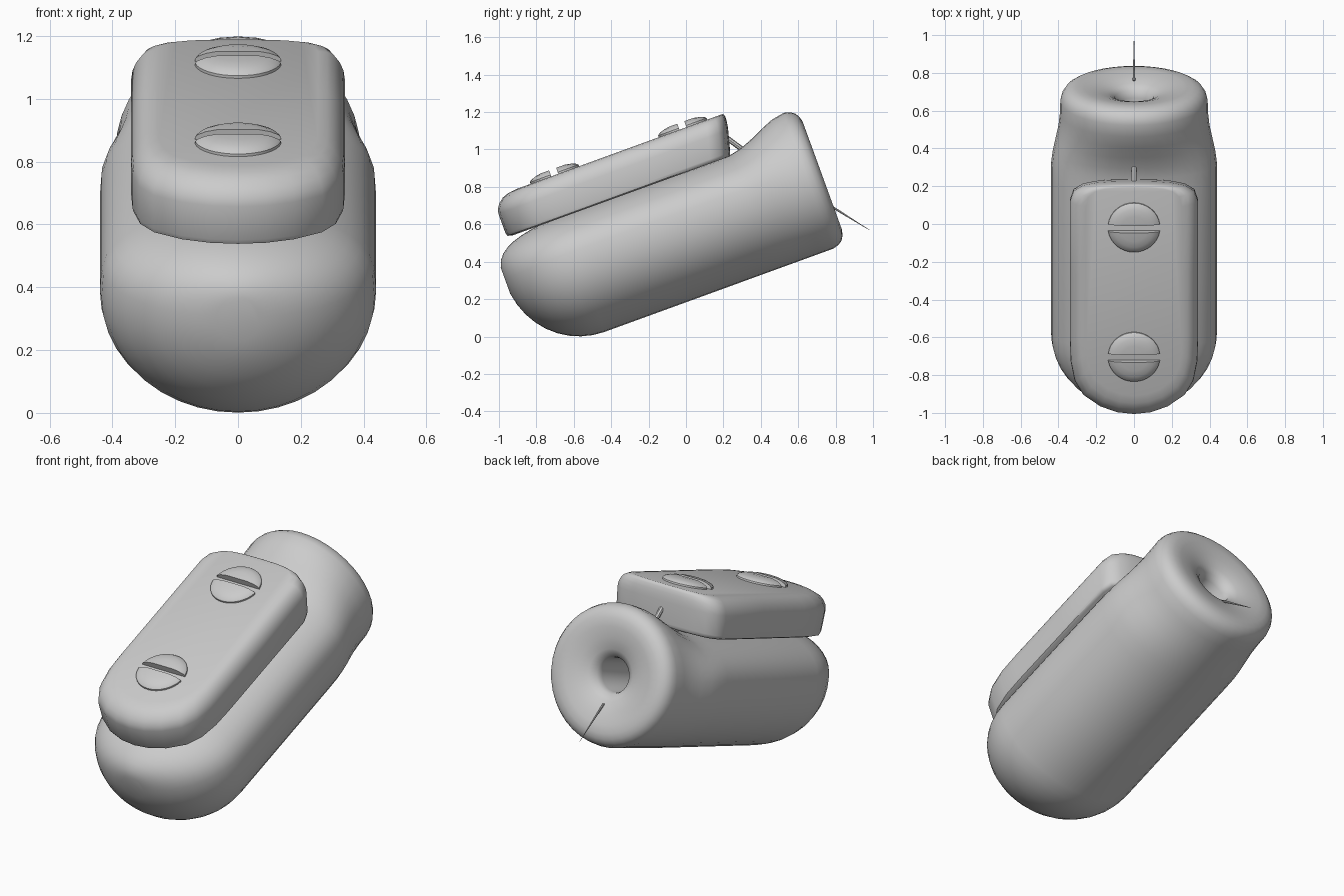
import bpy, bmesh
from math import sin, cos, pi, radians, asin
from mathutils import Vector

if "Cube" in bpy.data.objects:
    bpy.data.objects.remove(bpy.data.objects["Cube"])

TILT = radians(20)   # everything is modelled level, then tilted about x


def finish(name, bm, angle=40):
    bmesh.ops.recalc_face_normals(bm, faces=bm.faces)
    me = bpy.data.meshes.new(name)
    bm.to_mesh(me)
    bm.free()
    ob = bpy.data.objects.new(name, me)
    bpy.context.collection.objects.link(ob)
    ob.rotation_euler.x = TILT
    bpy.ops.object.select_all(action='DESELECT')
    ob.select_set(True)
    bpy.context.view_layer.objects.active = ob
    bpy.ops.object.shade_smooth_by_angle(angle=radians(angle))
    return ob


def loft(name, rings, angle=40):
    bm = bmesh.new()
    loops = [[bm.verts.new(p) for p in r] for r in rings]
    n = len(loops[0])
    for a, b in zip(loops, loops[1:]):
        for i in range(n):
            j = (i + 1) % n
            bm.faces.new((a[i], a[j], b[j], b[i]))
    bm.faces.new(loops[0])
    bm.faces.new(loops[-1])
    return finish(name, bm, angle)


# Body: domed nose, flattened saddle under the plate, rolled rim with a hole
def body_ring(y, w, hb, ht, zc=0.56, e=1.0, n=40):
    pts = []
    for i in range(n):
        a = 2 * pi * i / n
        c, s = cos(a), sin(a)
        # upper half is squared off (e < 1) where the plate rests on it
        z = ht * s ** e if s > 1e-6 else hb * s
        pts.append((w * c, y, zc + z))
    return pts


rings = []
for i in range(1, 11):
    t = pi / 2 * i / 10
    s = sin(t)
    rings.append(body_ring(-0.40 - 0.41 * cos(t), 0.44 * s, 0.388 * s ** 0.95,
                           0.275 * s ** 0.65, 0.56 + 0.05 * (1 - s), 1 - 0.3 * s))
for y, w, ht, e in [(0, .44, .275, .7), (.48, .44, .27, .7), (.56, .438, .272, .75),
                    (.62, .43, .285, .8), (.69, .415, .312, .88), (.76, .40, .345, .95),
                    (.83, .392, .373, 1)]:
    rings.append(body_ring(y, w, 0.388, ht, e=e))
for y, s in [(.90, 1), (.93, .98), (.955, .94), (.97, .88), (.979, .8), (.977, .68),
             (.965, .52), (.945, .36), (.92, .26), (.88, .235), (.6, .22)]:
    rings.append(body_ring(y, 0.39 * s, 0.388 * s, 0.385 * s))
loft("body", rings, 60)

# Plate: rounded front, soft upper edge, slanted back
half = [(0, .555), (.12, .553), (.2, .547), (.27, .532), (.32, .50), (.34, .44), (.34, .1),
        (.34, -.3), (.336, -.42), (.315, -.53), (.27, -.61), (.18, -.675), (.09, -.708), (0, -.718)]
outline = half + [(-x, y) for x, y in half[-2:0:-1]]


def plate_ring(d, z):
    pts = []
    for x, y in outline:
        k = 0.35 if y > 0 else 1.4
        yy = y * (1 - d * k / 0.64)
        if y > 0.4:
            yy += 0.06 * (z - 0.83) / 0.225
        pts.append((x * (1 - d / 0.34), yy, z))
    return pts


loft("plate", [plate_ring(d, z) for d, z in
               [(.02, .825), (.004, .832), (0, .847), (0, .96), (.004, .985), (.015, 1.01),
                (.033, 1.033), (.056, 1.046), (.085, 1.051)]], 50)


# Screws: each head is two domed halves either side of a slot
def half_head(name, cy, side):
    rings = []
    for r, z in [(.138, 1.03), (.138, 1.06), (.13, 1.068), (.105, 1.078), (.07, 1.085)]:
        a0 = asin(0.02 / r)
        pts = []
        for i in range(17):
            a = a0 + (pi - 2 * a0) * i / 16
            pts.append((r * cos(a), cy + side * r * sin(a), z))
        rings.append(pts)
    loft(name, rings)


for label, cy in (("front", -0.364), ("rear", 0.365)):
    for part, side in (("lower", -1), ("upper", 1)):
        half_head(f"{label}_screw_{part}_half", cy, side)


# Thin links: bar behind the plate and the spike leaving the back hole
def rod(name, p0, p1, r0, r1):
    p0, p1 = Vector(p0), Vector(p1)
    rot = (p1 - p0).to_track_quat('Z', 'Y')
    bm = bmesh.new()
    bmesh.ops.create_cone(bm, cap_ends=True, segments=8, radius1=r0, radius2=r1,
                          depth=(p1 - p0).length)
    for v in bm.verts:
        v.co = rot @ v.co + (p0 + p1) / 2
    finish(name, bm)


rod("plate_link", (0, .55, .95), (0, .63, .83), .014, .014)
rod("back_spike", (0, .955, .405), (0, 1.116, .2), .007, .001)
